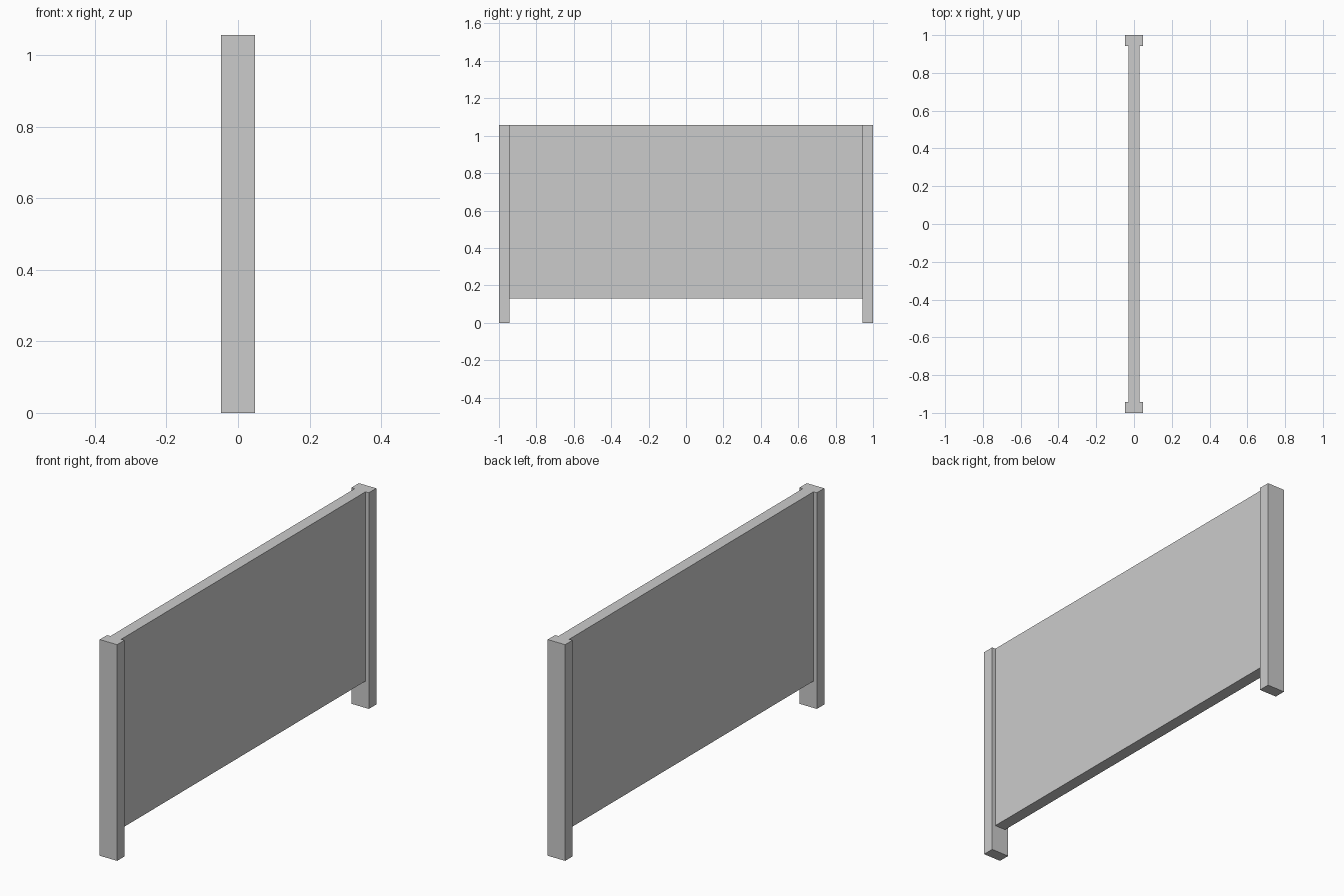
import bpy

if "Cube" in bpy.data.objects:
    bpy.data.objects.remove(bpy.data.objects["Cube"])

HEIGHT = 1.056
POST_X, POST_Y = 0.094, 0.057
PANEL_X, PANEL_BOTTOM = 0.058, 0.131


def box(name, size, center):
    bpy.ops.mesh.primitive_cube_add(size=1, location=center)
    obj = bpy.context.object
    obj.name = name
    obj.scale = size
    bpy.ops.object.transform_apply(location=False, rotation=False, scale=True)
    return obj


# End posts standing on the floor
for name, side in (("front_post", -1), ("back_post", 1)):
    box(name, (POST_X, POST_Y, HEIGHT), (0, side * (1 - POST_Y / 2), HEIGHT / 2))

# Raised panel between the posts, flush with their tops
box("panel", (PANEL_X, 2 - 2 * POST_Y, HEIGHT - PANEL_BOTTOM),
    (0, 0, (HEIGHT + PANEL_BOTTOM) / 2))
